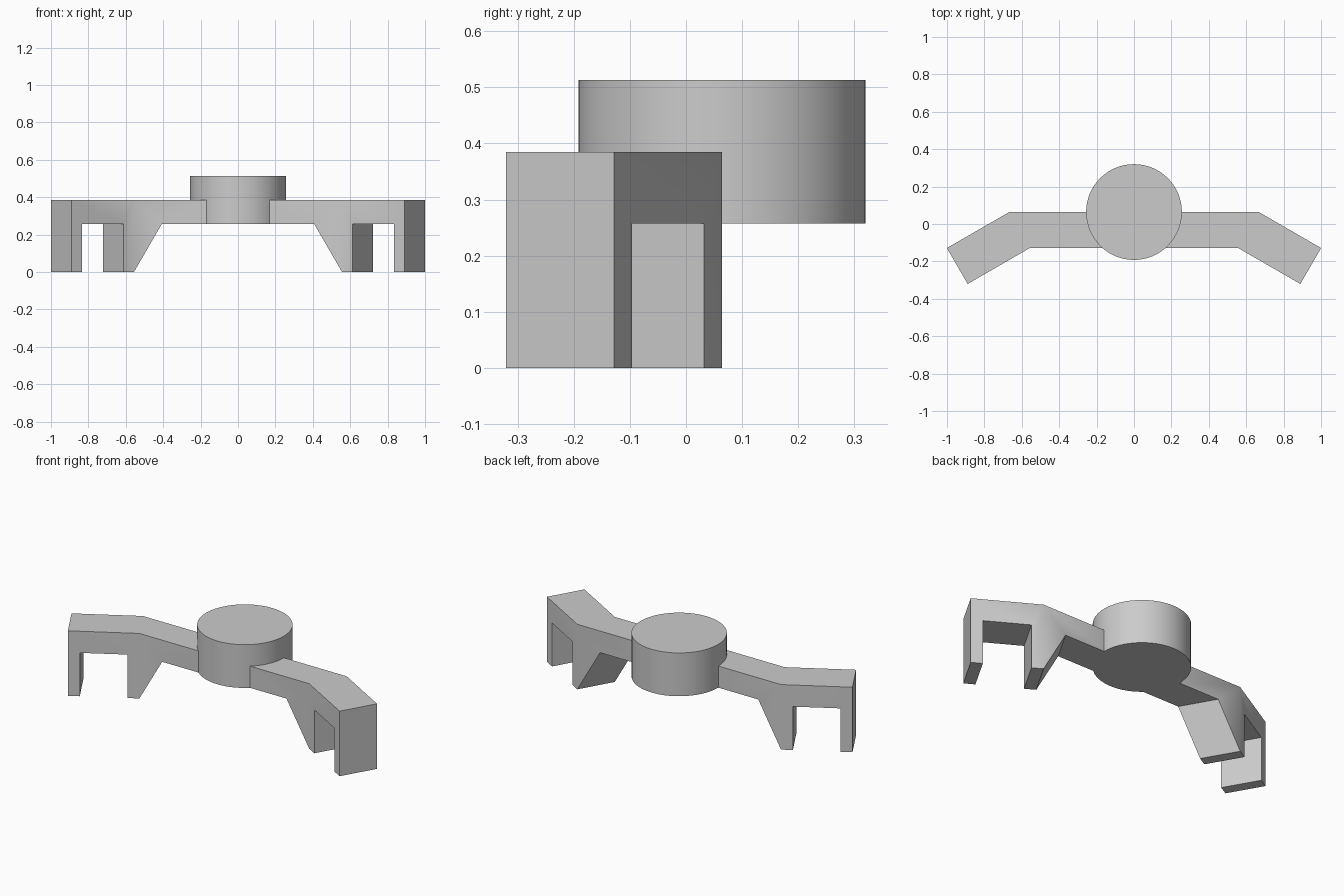
import bpy, bmesh, math
from mathutils import Vector

cube = bpy.data.objects.get("Cube")
if cube:
    bpy.data.objects.remove(cube, do_unlink=True)

grey = bpy.data.materials.new("plain grey")
grey.use_nodes = True
grey.diffuse_color = (0.6, 0.6, 0.6, 1)
grey.node_tree.nodes["Principled BSDF"].inputs["Base Color"].default_value = grey.diffuse_color

UNDER, TOP = 0.257, 0.385           # underside and top of the arms
BEND = Vector((0.556, -0.128, 0))   # front corner where the arm turns
ACROSS = Vector((0.111, 0.192, 0))  # front edge to back edge of the arm
OUTWARD = Vector((math.cos(math.pi / 6), -math.sin(math.pi / 6), 0))
LENGTH, LEG = 0.385, 0.064          # outer arm length and leg thickness


def smooth(obj, degrees):
    bpy.ops.object.select_all(action='DESELECT')
    obj.select_set(True)
    bpy.context.view_layer.objects.active = obj
    bpy.ops.object.shade_smooth_by_angle(angle=math.radians(degrees))


def along(s, z):
    """Point on the arm's front side, s measured from the bend."""
    direction = OUTWARD if s > 0 else Vector((1, 0, 0))
    return BEND + direction * s + Vector((0, 0, z))


# Round hub
bpy.ops.mesh.primitive_cylinder_add(vertices=64, radius=0.256, depth=0.256,
                                    location=(0, 0.064, UNDER + 0.128))
hub = bpy.context.object
hub.name = "hub"
hub.data.materials.append(grey)
smooth(hub, 30)

# Arm: straight part with sloped brace, then the angled part with two legs
inner = [(-0.425, UNDER), (-0.149, UNDER), (0, 0), (0, TOP), (-0.425, TOP)]
outer = [(0, 0), (LEG, 0), (LEG, UNDER), (LENGTH - LEG, UNDER),
         (LENGTH - LEG, 0), (LENGTH, 0), (LENGTH, TOP), (0, TOP)]
bm = bmesh.new()
for profile in (inner, outer):
    front = [bm.verts.new(along(*p)) for p in profile]
    back = [bm.verts.new(v.co + ACROSS) for v in front]
    bm.faces.new(front)
    bm.faces.new(back[::-1])
    for i, p in enumerate(profile):
        j = (i + 1) % len(profile)
        if p[0] == 0 and profile[j][0] == 0:
            continue  # the two parts join openly at the bend
        bm.faces.new((front[j], front[i], back[i], back[j]))
bmesh.ops.remove_doubles(bm, verts=bm.verts[:], dist=0.0005)
bmesh.ops.recalc_face_normals(bm, faces=bm.faces[:])
mesh = bpy.data.meshes.new("arms")
bm.to_mesh(mesh)
bm.free()
mesh.materials.append(grey)
arms = bpy.data.objects.new("arms", mesh)
bpy.context.collection.objects.link(arms)
smooth(arms, 31)

# Matching arm on the other side
mirror = arms.modifiers.new("Mirror", 'MIRROR')
mirror.use_mirror_merge = False
